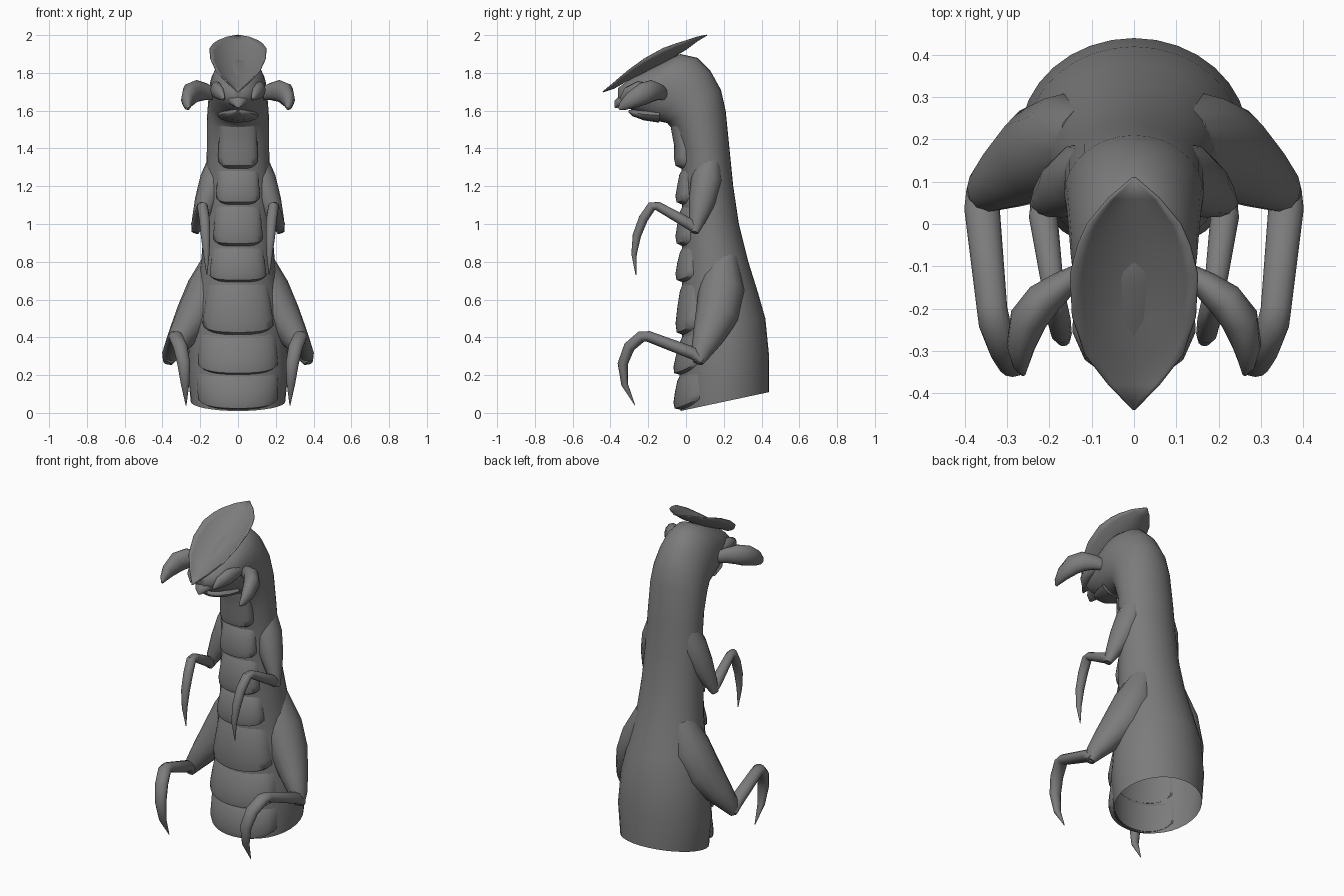
import bpy, bmesh, math
from mathutils import Vector

cube = bpy.data.objects.get("Cube")
if cube:
    bpy.data.objects.remove(cube)

grey = bpy.data.materials.new("dull grey")
grey.use_nodes = True
grey.diffuse_color = (0.2, 0.2, 0.2, 1)
grey.node_tree.nodes["Principled BSDF"].inputs["Base Color"].default_value = (0.2, 0.2, 0.2, 1)


def grid_object(name, rows, closed=False, caps=(False, False), angle=50, recalc=True):
    """Skin rows of points into a smooth surface."""
    bm = bmesh.new()
    vs = [[bm.verts.new(p) for p in row] for row in rows]
    n = len(rows[0])
    for a, b in zip(vs, vs[1:]):
        for i in range(n if closed else n - 1):
            j = (i + 1) % n
            bm.faces.new((a[i], a[j], b[j], b[i]))
    if caps[0]:
        bm.faces.new(vs[0])
    if caps[1]:
        bm.faces.new(vs[-1])
    bmesh.ops.remove_doubles(bm, verts=bm.verts, dist=0.0005)
    if recalc:
        bmesh.ops.recalc_face_normals(bm, faces=bm.faces)
    mesh = bpy.data.meshes.new(name)
    bm.to_mesh(mesh)
    bm.free()
    mesh.materials.append(grey)
    ob = bpy.data.objects.new(name, mesh)
    bpy.context.collection.objects.link(ob)
    bpy.ops.object.select_all(action="DESELECT")
    ob.select_set(True)
    bpy.context.view_layer.objects.active = ob
    bpy.ops.object.shade_smooth_by_angle(angle=math.radians(angle))
    return ob


def ellipse(c, u, v, n):
    return [c + u * math.cos(k * math.tau / n) + v * math.sin(k * math.tau / n) for k in range(n)]


def tube(name, path, ref, flat=1.0, n=12):
    """Tapered tube; each path entry is x, y, z, radius."""
    pts = [Vector(p[:3]) for p in path]
    rows = []
    for i, p in enumerate(pts):
        t = (pts[min(i + 1, len(pts) - 1)] - pts[max(i - 1, 0)]).normalized()
        u = Vector(ref)
        u = (u - t * u.dot(t)).normalized()
        rows.append(ellipse(p, u * path[i][3], t.cross(u) * path[i][3] * flat, n))
    return grid_object(name, rows, True, (True, True))


def pair(name, path, ref, flat=1.0):
    for side, s in (("left", 1), ("right", -1)):
        tube(side + "_" + name, [(s * x, y, z, r) for x, y, z, r in path], ref, flat)


# Body and head: front y, z, back y, z, half width of each section
body = [
    (-.03, .01, .44, .11, .25), (-.035, .2, .44, .3, .27), (-.02, .4, .42, .5, .255),
    (-.02, .6, .38, .64, .225), (-.02, .8, .33, .8, .195), (-.02, 1.0, .28, 1.0, .18),
    (-.02, 1.2, .25, 1.2, .17), (-.03, 1.4, .23, 1.4, .165), (-.07, 1.5, .21, 1.6, .165),
    (-.1, 1.535, .185, 1.71, .16), (-.15, 1.545, .13, 1.81, .155), (-.2, 1.56, .06, 1.88, .15),
    (-.24, 1.58, -.03, 1.9, .14), (-.28, 1.6, -.14, 1.85, .125), (-.33, 1.63, -.29, 1.77, .09),
    (-.36, 1.66, -.36, 1.72, .03),
]


def section(fy, fz, by, bz, w):
    f, b = Vector((0, fy, fz)), Vector((0, by, bz))
    return (f + b) / 2, (f - b) / 2, Vector((w, 0, 0))


grid_object("body", [ellipse(*section(*r), 32) for r in body], True, (False, True))


def section_at(z):
    for a, b in zip(body, body[1:]):
        if z <= b[1]:
            break
    t = (z - a[1]) / (b[1] - a[1])
    return section(*[p + (q - p) * t for p, q in zip(a, b)])


# Overlapping belly plates from throat to base
edges = [1.52, 1.29, 1.1, .88, .69, .41, .2, .015]
swell = [(0, -.006), (.15, .012), (.45, .026), (.75, .036), (.92, .03), (1, -.006)]
for i, (top, low) in enumerate(zip(edges, edges[1:])):
    spread = math.radians(40 + 3 * i)
    rows = []
    for t, bulge in swell:
        row = []
        for k in range(-8, 9):
            s = k / 8
            c, u, v = section_at(top + (low - top) * t + .04 * t * s ** 4)
            a = spread * s
            out = (u.normalized() * math.cos(a) + v.normalized() * math.sin(a))
            grow = (bulge + .006) * (1 - s ** 6) - .006
            row.append(c + u * math.cos(a) + v * math.sin(a) + out * grow)
        rows.append(row)
    grid_object("belly_plate_%d" % (i + 1), rows)

# Hollow pointed crest: y, half width, rim z, keel z
crest = [
    (-.44, .002, 1.70, 1.70), (-.38, .06, 1.75, 1.72), (-.31, .115, 1.81, 1.76),
    (-.22, .145, 1.875, 1.80), (-.12, .15, 1.93, 1.85), (-.05, .132, 1.955, 1.895),
    (0, .11, 1.97, 1.925), (.06, .06, 1.99, 1.97), (.11, .002, 2.0, 2.0),
]
rows = []
for y, w, rim, keel in crest:
    rows.append([(w * k / 6, y, keel + (rim - keel) * (k / 6) ** 2) for k in range(-6, 7)])
shell = grid_object("crest", rows)
thick = shell.modifiers.new("thickness", "SOLIDIFY")
thick.thickness = .006
thick.offset = 0

# Muzzle: upper beak and lower jaw
tube("beak", [(0, -.26, 1.67, .075), (0, -.33, 1.655, .055), (0, -.365, 1.635, .03),
              (0, -.375, 1.615, .006)], (1, 0, 0), .7)
tube("lower_jaw", [(0, -.14, 1.575, .11), (0, -.22, 1.58, .09), (0, -.28, 1.59, .055),
                   (0, -.305, 1.598, .01)], (1, 0, 0), .35)

# Brow lobes over the eyes
pair("brow", [(.12, -.16, 1.71, .03), (.115, -.25, 1.71, .045), (.095, -.31, 1.69, .035),
              (.075, -.345, 1.66, .008)], (0, 0, 1), .7)

# Curled ear horns sweeping forward
pair("ear_horn", [(.13, -.12, 1.69, .035), (.17, -.145, 1.70, .045), (.215, -.18, 1.705, .058),
                  (.25, -.225, 1.69, .06), (.268, -.29, 1.655, .045), (.268, -.335, 1.625, .025),
                  (.262, -.355, 1.61, .008)], (0, 0, 1), .75)

# Upper arms, slim forearms and hooked claws
pair("upper_shoulder", [(.1, .13, 1.36, .05), (.125, .11, 1.24, .075), (.165, .085, 1.12, .065),
                        (.205, .06, 1.02, .04), (.228, .045, .955, .02)], (1, 0, 0), 1.1)
pair("upper_forearm", [(.222, .055, .965, .022), (.215, .02, 1.0, .034), (.192, -.15, 1.095, .026),
                       (.188, -.18, 1.095, .028), (.178, -.225, 1.03, .028), (.172, -.26, .94, .025),
                       (.167, -.275, .84, .016), (.165, -.265, .73, .002)], (1, 0, 0), .9)

# Lower legs, built the same way but heavier
pair("lower_thigh", [(.11, .2, .82, .07), (.16, .19, .66, .11), (.225, .165, .52, .105),
                     (.3, .115, .4, .075), (.35, .08, .32, .05), (.372, .065, .265, .025)], (1, 0, 0), 1.1)
pair("lower_shin", [(.372, .085, .27, .025), (.36, .04, .315, .042), (.336, -.2, .405, .036),
                    (.33, -.235, .405, .038), (.305, -.3, .35, .038), (.287, -.335, .26, .034),
                    (.28, -.325, .15, .022), (.275, -.27, .04, .002)], (1, 0, 0), .8)
